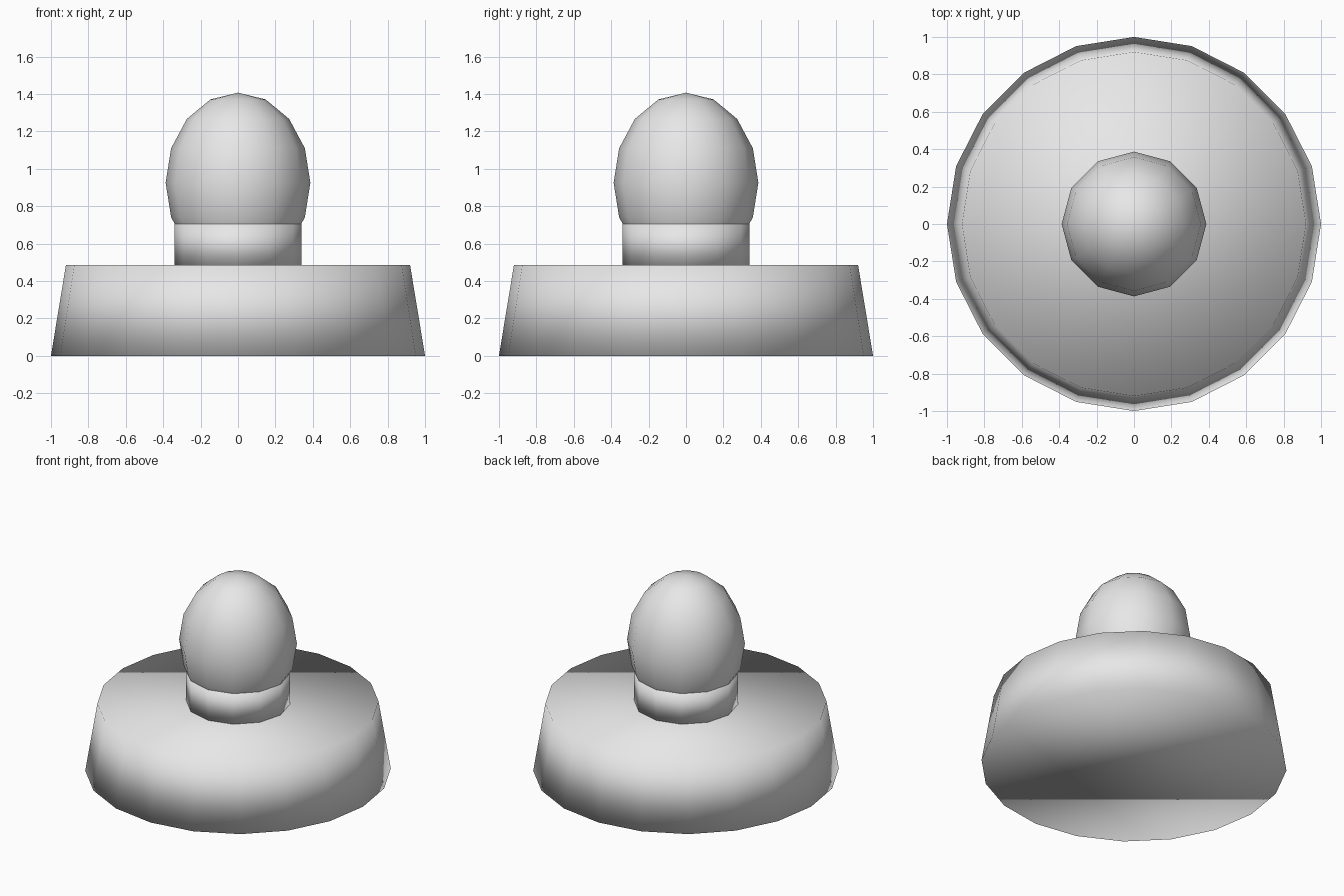
import bpy

if "Cube" in bpy.data.objects:
    bpy.data.objects.remove(bpy.data.objects["Cube"])

# One plain material for the whole model
grey = bpy.data.materials.new("light_grey")
grey.diffuse_color = (0.8, 0.8, 0.8, 1)
grey.use_nodes = True
grey.node_tree.nodes["Principled BSDF"].inputs["Base Color"].default_value = grey.diffuse_color


def finish(name):
    obj = bpy.context.object
    obj.name = name
    obj.data.materials.append(grey)
    bpy.ops.object.shade_smooth()
    return obj


def tapered_disc(name, sides, bottom_r, top_r, z0, z1):
    bpy.ops.mesh.primitive_cone_add(
        vertices=sides, radius1=bottom_r, radius2=top_r, depth=z1 - z0,
        end_fill_type='NGON', location=(0, 0, (z0 + z1) / 2))
    return finish(name)


# Wide tapered base
tapered_disc("base", 20, 1.0, 0.92, 0.0, 0.485)

# Short straight neck
tapered_disc("neck", 12, 0.34, 0.34, 0.485, 0.705)

# Egg-shaped knob that sinks into the neck
bpy.ops.mesh.primitive_uv_sphere_add(
    segments=12, ring_count=8, radius=1, location=(0, 0, 0.925))
knob = finish("knob")
knob.scale = (0.387, 0.387, 0.482)
